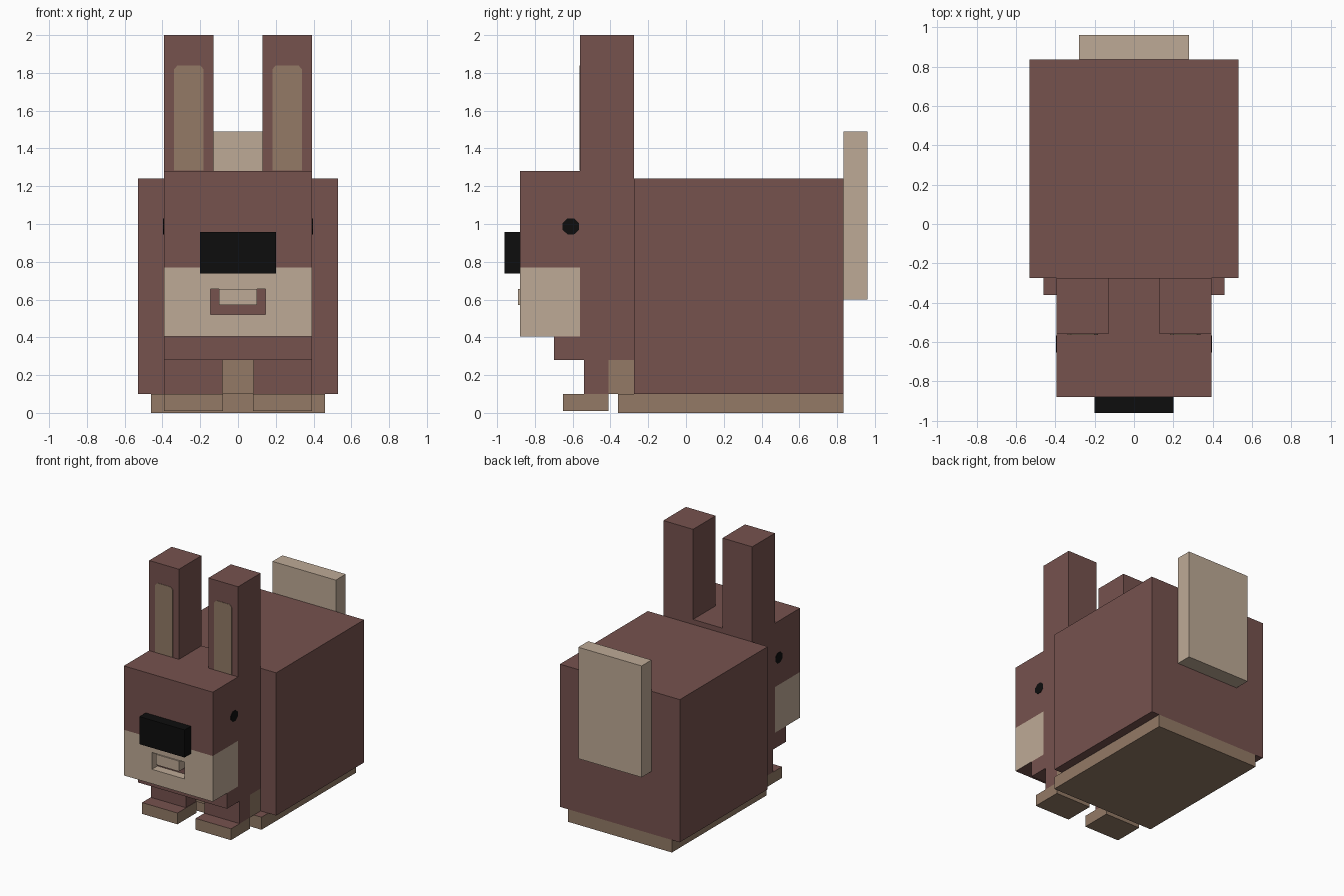
import bpy, bmesh, math
from mathutils import Vector

default = bpy.data.objects.get("Cube")
if default:
    bpy.data.objects.remove(default, do_unlink=True)


def material(name, rgb):
    m = bpy.data.materials.new(name)
    m.use_nodes = True
    m.diffuse_color = (*rgb, 1)
    m.node_tree.nodes["Principled BSDF"].inputs["Base Color"].default_value = (*rgb, 1)
    return m


BROWN = material("reddish brown", (0.181, 0.084, 0.076))
CREAM = material("cream", (0.515, 0.402, 0.305))
TAN = material("tan", (0.292, 0.195, 0.133))
BLACK = material("black", (0.004, 0.004, 0.004))


def finish(bm, name, *mats):
    mesh = bpy.data.meshes.new(name)
    bm.to_mesh(mesh)
    bm.free()
    for m in mats:
        mesh.materials.append(m)
    obj = bpy.data.objects.new(name, mesh)
    bpy.context.scene.collection.objects.link(obj)
    return obj


def block(x, y, z):
    """bmesh box from (min, max) pairs"""
    bm = bmesh.new()
    bmesh.ops.create_cube(bm, size=1)
    for v in bm.verts:
        v.co = [lo + (c + 0.5) * (hi - lo) for c, (lo, hi) in zip(v.co, (x, y, z))]
    bm.normal_update()
    return bm


def box(name, x, y, z, mat, top=None):
    bm = block(x, y, z)
    for f in bm.faces:
        f.material_index = 1 if top and f.normal.z > 0.5 else 0
    return finish(bm, name, mat, *([top] if top else []))


def plate(name, points, offset, mat):
    """thin polygon pushed out along offset"""
    bm = bmesh.new()
    face = bm.faces.new([bm.verts.new(p) for p in points])
    ext = bmesh.ops.extrude_face_region(bm, geom=[face], use_keep_orig=True)
    verts = [g for g in ext["geom"] if isinstance(g, bmesh.types.BMVert)]
    bmesh.ops.translate(bm, verts=verts, vec=offset)
    bmesh.ops.recalc_face_normals(bm, faces=bm.faces)
    return finish(bm, name, mat)


# body, underside and tail
box("body", (-0.53, 0.53), (-0.275, 0.835), (0.1, 1.24), BROWN)
box("base", (-0.46, 0.46), (-0.36, 0.835), (0, 0.1), TAN, BROWN)
box("tail", (-0.28, 0.28), (0.835, 0.96), (0.6, 1.49), CREAM)
box("chest", (-0.393, 0.393), (-0.41, -0.275), (0.1, 0.28), TAN)
box("neck", (-0.393, 0.393), (-0.7, -0.275), (0.28, 0.405), BROWN)

# head with a cream muzzle and a recessed mouth
bm = block((-0.393, 0.393), (-0.88, -0.275), (0.405, 1.28))
cuts = [("z", 0.77), ("y", -0.56), ("x", -0.145), ("x", 0.145), ("z", 0.52), ("z", 0.655)]
for axis, at in cuts:
    n = Vector([float(axis == a) for a in "xyz"])
    bmesh.ops.bisect_plane(bm, geom=bm.verts[:] + bm.edges[:] + bm.faces[:],
                           plane_co=n * at, plane_no=n)
bm.normal_update()
for f in bm.faces:
    c = f.calc_center_median()
    f.material_index = int(c.z < 0.77 and c.y < -0.56 and f.normal.z > -0.5)
mouth = [f for f in bm.faces if f.normal.y < -0.5
         and abs(f.calc_center_median().x) < 0.1
         and 0.52 < f.calc_center_median().z < 0.655]
walls = bmesh.ops.inset_region(bm, faces=mouth, thickness=0, depth=-0.07)["faces"]
for f in walls:
    f.material_index = 1
for f in mouth:
    f.material_index = 0
finish(bm, "head", BROWN, CREAM)
box("teeth", (-0.1, 0.1), (-0.89, -0.81), (0.572, 0.655), CREAM)
box("nose", (-0.2, 0.2), (-0.96, -0.88), (0.737, 0.957), BLACK)

# paired parts
for side, s in (("left", 1), ("right", -1)):
    def span(a, b):
        return tuple(sorted((s * a, s * b)))

    box(side + "_front_leg", span(0.083, 0.393), (-0.54, -0.41), (0.1, 0.28), BROWN)
    box(side + "_front_foot", span(0.08, 0.393), (-0.65, -0.41), (0.01, 0.1), TAN, BROWN)
    box(side + "_ear", span(0.13, 0.393), (-0.56, -0.275), (1.28, 2), BROWN)
    inner = [(0.183, 1.282), (0.338, 1.282), (0.338, 1.82), (0.32, 1.84),
             (0.2, 1.84), (0.183, 1.82)]
    plate(side + "_inner_ear", [(s * x, -0.56, z) for x, z in inner], (0, -0.003, 0), TAN)
    ring = [math.tau * (i + 0.5) / 8 for i in range(8)]
    plate(side + "_eye", [(s * 0.393, -0.61 + 0.047 * math.cos(a), 0.987 + 0.045 * math.sin(a))
                          for a in ring], (s * 0.003, 0, 0), BLACK)
